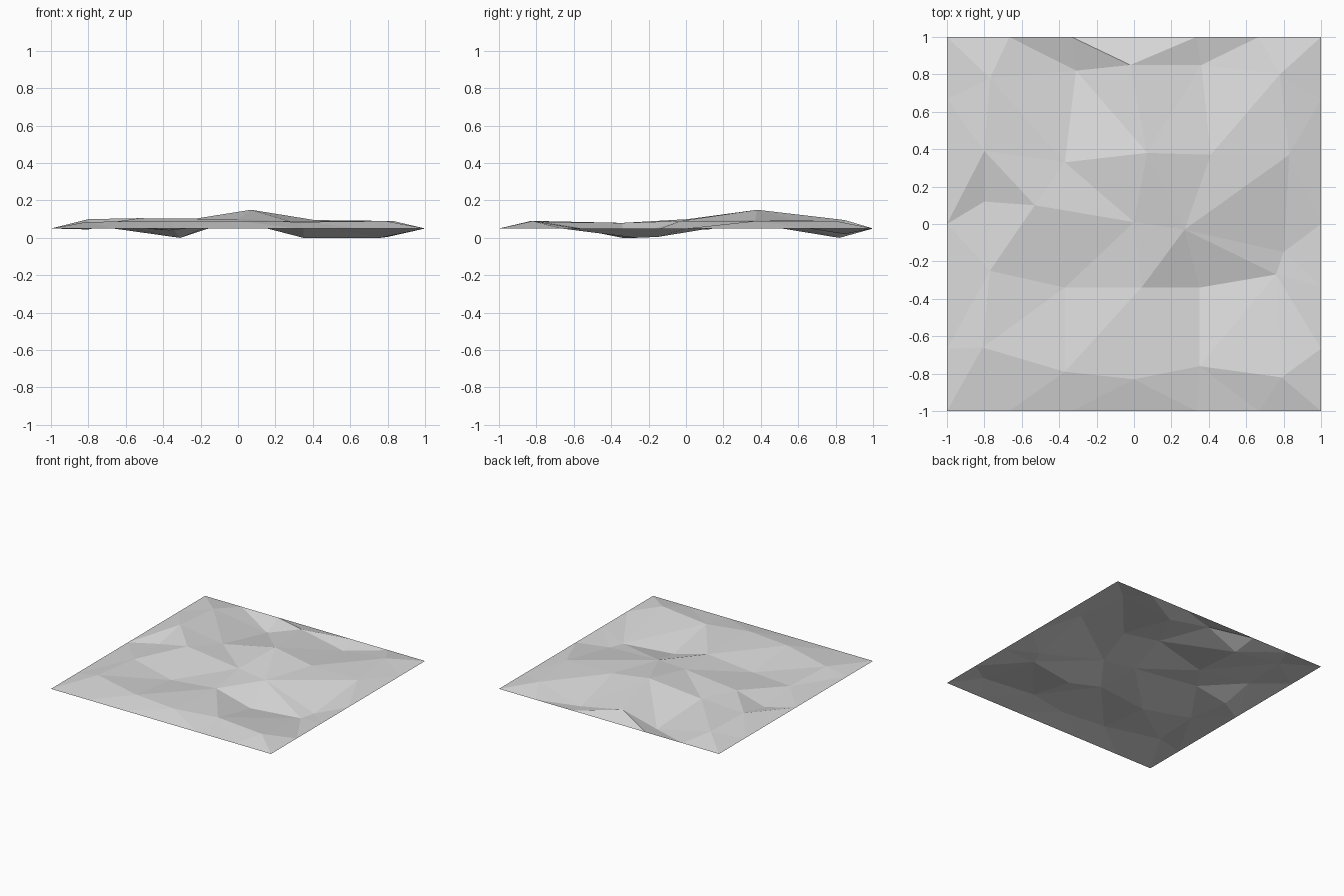
import bpy
import bmesh

# Remove the default cube only
default_cube = bpy.data.objects.get("Cube")
if default_cube:
    bpy.data.objects.remove(default_cube, do_unlink=True)

CELLS = 6
BORDER_HEIGHT = 0.05

# Inner ground points, back row to front row, each (x, y, height)
INNER_POINTS = [
    [(-.77, .78, .09), (-.31, .82, 0), (-.02, .85, .095), (.36, .85, .02), (.78, .8, .09)],
    [(-.8, .39, .1), (-.37, .33, .08), (.07, .38, .15), (.41, .37, .095), (.83, .37, .09)],
    [(-.8, .12, .045), (-.53, .1, .105), (0, .01, .1), (.27, -.03, .09), (.8, -.15, .005)],
    [(-.77, -.25, .07), (-.37, -.34, .04), (.04, -.34, .08), (.35, -.34, 0), (.76, -.27, 0)],
    [(-.81, -.66, .085), (-.37, -.79, .09), (0, -.83, .09), (.35, -.76, .085), (.79, -.82, .09)],
]

# Direction of the fold across each cell, back row to front row:
# F falls from back left to front right, R rises from front left to back right
FOLDS = ["FFFRRR", "FFFRRR", "RFFFRF", "FRRRFF", "RRRFRF", "RRRFFF"]


def make_material(name, colour):
    """Create a plain matte material of one colour."""
    material = bpy.data.materials.new(name)
    material.use_nodes = True
    material.diffuse_color = colour
    for node in material.node_tree.nodes:
        if node.type == 'BSDF_PRINCIPLED':
            node.inputs["Base Color"].default_value = colour
            node.inputs["Roughness"].default_value = 0.9
    return material


def ground_point(row, column):
    """Return an even, level point on the border or an uneven inner point."""
    on_border = row in (0, CELLS) or column in (0, CELLS)
    if on_border:
        x = 2 * column / CELLS - 1
        y = 1 - 2 * row / CELLS
        return (x, y, BORDER_HEIGHT)
    return INNER_POINTS[row - 1][column - 1]


def build_ground():
    """Build the faceted ground sheet, two triangles to a cell."""
    bm = bmesh.new()
    grid = [[bm.verts.new(ground_point(row, column)) for column in range(CELLS + 1)]
            for row in range(CELLS + 1)]
    for row, folds in enumerate(FOLDS):
        for column, fold in enumerate(folds):
            back_left, back_right = grid[row][column:column + 2]
            front_left, front_right = grid[row + 1][column:column + 2]
            if fold == "F":
                bm.faces.new((back_left, front_left, front_right))
                bm.faces.new((back_left, front_right, back_right))
            else:
                bm.faces.new((back_left, front_left, back_right))
                bm.faces.new((front_left, front_right, back_right))
    for face in bm.faces:
        face.smooth = False
    mesh = bpy.data.meshes.new("rough_ground")
    bm.to_mesh(mesh)
    bm.free()
    ground = bpy.data.objects.new("rough_ground", mesh)
    bpy.context.collection.objects.link(ground)
    return ground


# Faceted ground tile
ground = build_ground()
ground.data.materials.append(make_material("light_grey", (.7, .7, .7, 1)))
